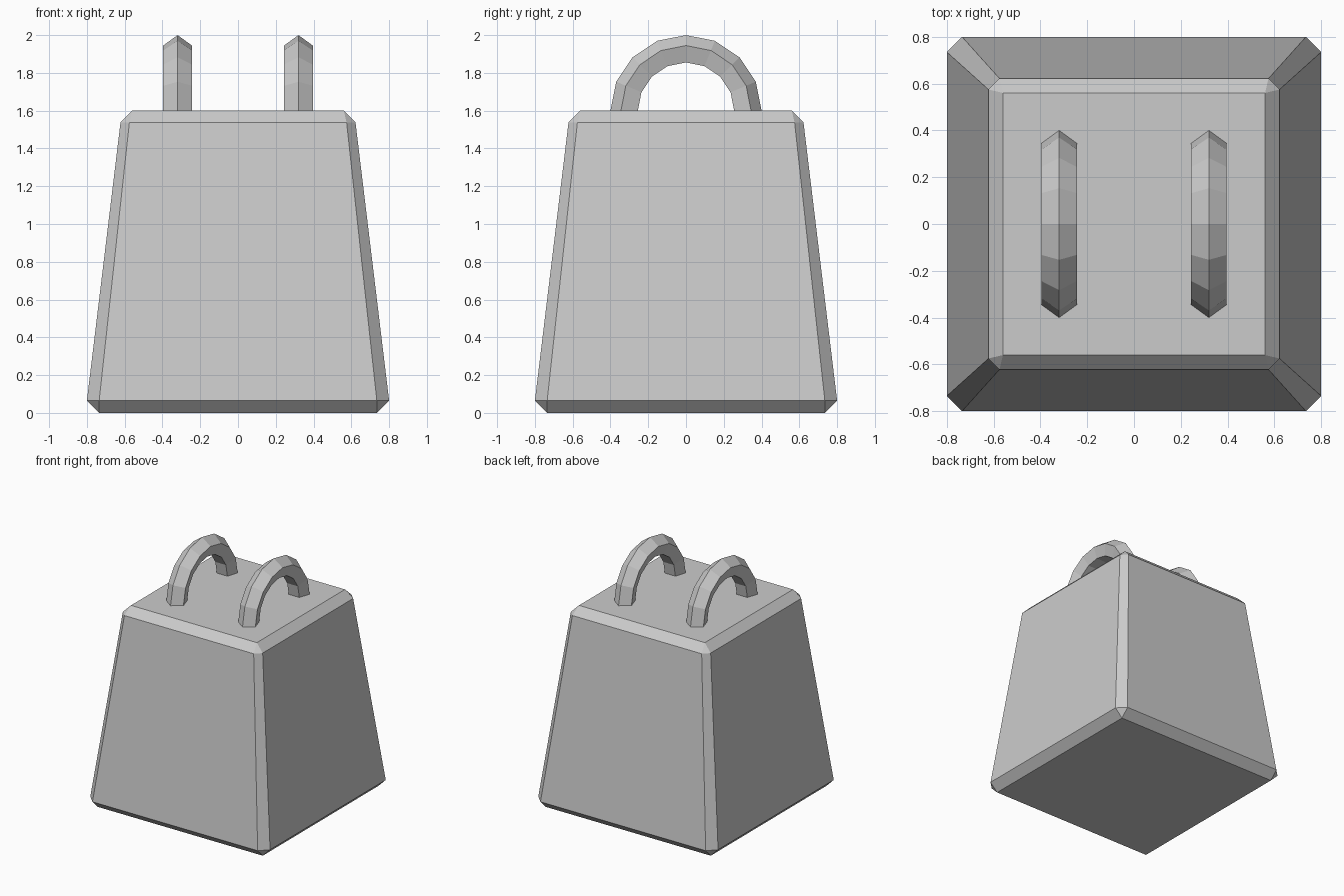
import bpy, bmesh
from math import sin, cos, pi, radians

if "Cube" in bpy.data.objects:
    bpy.data.objects.remove(bpy.data.objects["Cube"])


def add_object(name, bm):
    bmesh.ops.recalc_face_normals(bm, faces=bm.faces[:])
    mesh = bpy.data.meshes.new(name)
    bm.to_mesh(mesh)
    bm.free()
    obj = bpy.data.objects.new(name, mesh)
    bpy.context.collection.objects.link(obj)
    return obj


# Tapered block with chamfered edges: hull of one corner's points mirrored four ways
bm = bmesh.new()
corner = [(0.735, 0.735, 0), (0.735, 0.8, 0.065), (0.8, 0.735, 0.065),
          (0.575, 0.622, 1.538), (0.622, 0.575, 1.538), (0.56, 0.56, 1.6)]
for sx in (-1, 1):
    for sy in (-1, 1):
        for x, y, z in corner:
            bm.verts.new((sx * x, sy * y, z))
bmesh.ops.convex_hull(bm, input=bm.verts[:])
bmesh.ops.dissolve_limit(bm, angle_limit=radians(1),
                         verts=bm.verts[:], edges=bm.edges[:])
add_object("weight_body", bm)


# Half-ring handle with a five-sided section, point facing outwards
def handle(name, x, major=0.32, minor=0.08, steps=8, sides=5):
    bm = bmesh.new()
    rings = []
    for i in range(steps + 1):
        a = pi * i / steps
        ring = []
        for j in range(sides):
            b = 2 * pi * j / sides
            r = major + minor * cos(b)
            ring.append(bm.verts.new((x + minor * sin(b), r * cos(a), 1.6 + r * sin(a))))
        rings.append(ring)
    for r0, r1 in zip(rings, rings[1:]):
        for j in range(sides):
            k = (j + 1) % sides
            bm.faces.new((r0[j], r0[k], r1[k], r1[j]))
    bm.faces.new(rings[0])
    bm.faces.new(rings[-1])
    add_object(name, bm)


handle("handle_left", -0.32)
handle("handle_right", 0.32)
